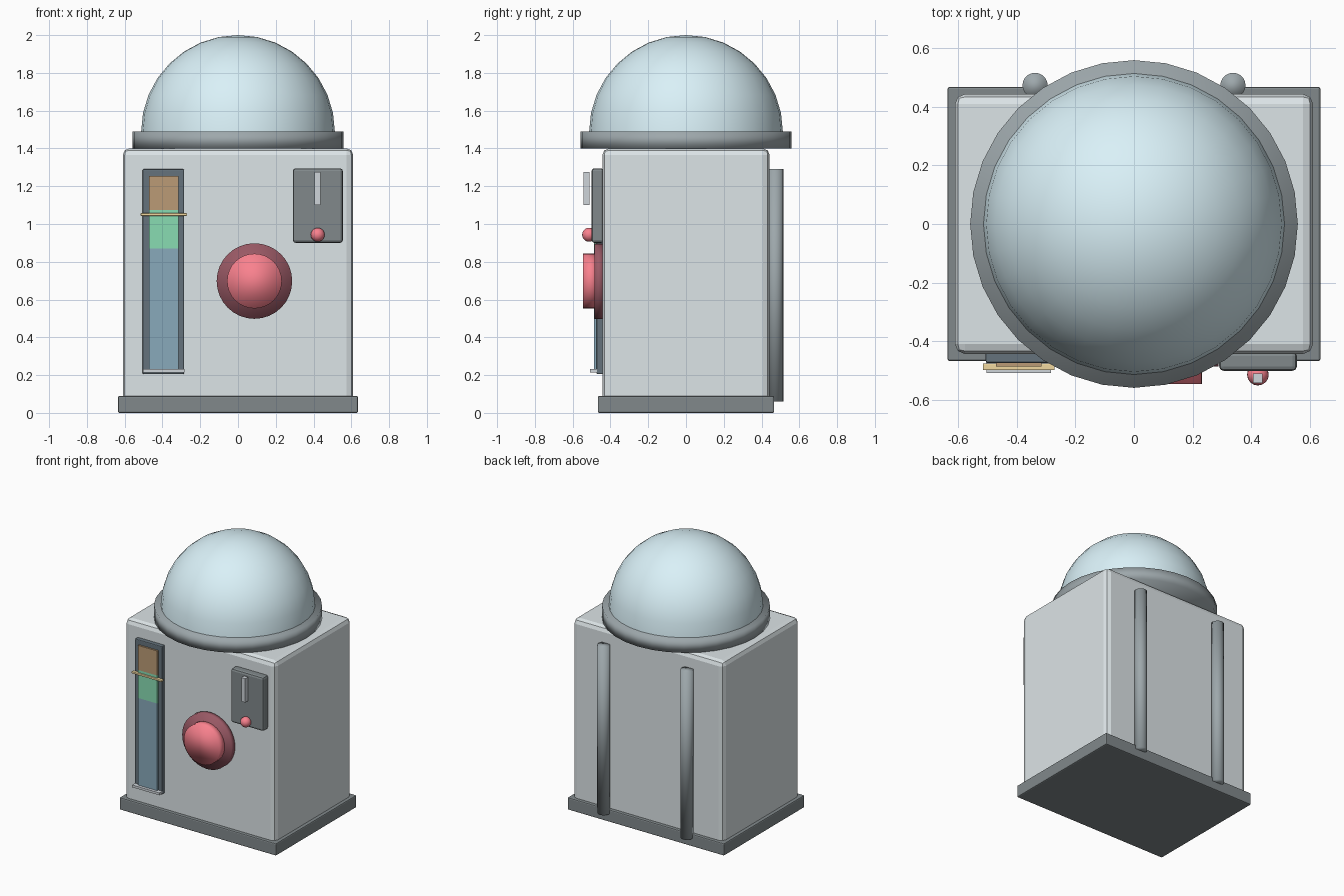
import bpy, bmesh, math
from mathutils import Matrix

if "Cube" in bpy.data.objects:
    bpy.data.objects.remove(bpy.data.objects["Cube"])


def finish(name, bm, color=None, smooth=False):
    mesh = bpy.data.meshes.new(name)
    bmesh.ops.recalc_face_normals(bm, faces=bm.faces)
    for f in bm.faces:
        f.smooth = smooth
    bm.to_mesh(mesh)
    bm.free()
    obj = bpy.data.objects.new(name, mesh)
    bpy.context.collection.objects.link(obj)
    if color:
        mat = bpy.data.materials.get(str(color)) or bpy.data.materials.new(str(color))
        mat.diffuse_color = (*color, 1)
        mat.use_nodes = True
        mat.node_tree.nodes["Principled BSDF"].inputs["Base Color"].default_value = mat.diffuse_color
        mesh.materials.append(mat)
    return obj


def box(name, x, y, z, color=None, bevel=0, segments=2):
    """Box from (min, max) ranges, with an optional bevel modifier."""
    bm = bmesh.new()
    bmesh.ops.create_cube(bm, size=1)
    for v in bm.verts:
        v.co = [r[0] + (c + 0.5) * (r[1] - r[0]) for c, r in zip(v.co, (x, y, z))]
    obj = finish(name, bm, color)
    if bevel:
        mod = obj.modifiers.new("bevel", 'BEVEL')
        mod.width, mod.segments = bevel, segments
    return obj


def cylinder(name, center, radius, depth, color, axis='Z', sides=32):
    bm = bmesh.new()
    rot = Matrix.Rotation(math.pi / 2, 4, 'X') if axis == 'Y' else Matrix()
    bmesh.ops.create_cone(bm, cap_ends=True, segments=sides, radius1=radius,
                          radius2=radius, depth=depth,
                          matrix=Matrix.Translation(center) @ rot)
    return finish(name, bm, color, True)


def sphere(name, center, radius, color, u, v, half=False):
    bm = bmesh.new()
    bmesh.ops.create_uvsphere(bm, u_segments=u, v_segments=v, radius=radius)
    if half:
        low = [w for w in bm.verts if w.co.z < -0.001]
        bmesh.ops.delete(bm, geom=low, context='VERTS')
    bmesh.ops.translate(bm, verts=bm.verts, vec=center)
    return finish(name, bm, color, True)


PALE = (0.72, 0.78, 0.80)
DARK = (0.22, 0.25, 0.26)
STEEL = (0.34, 0.39, 0.41)
BLACK = (0.13, 0.17, 0.20)
SILVER = (0.62, 0.66, 0.70)
RED = (0.95, 0.22, 0.27)

# Cabinet and plinth
box("cabinet", (-0.61, 0.61), (-0.443, 0.443), (0.01, 1.4), PALE, 0.035)
box("plinth", (-0.635, 0.635), (-0.467, 0.467), (0, 0.09), DARK, 0.008)

# Collar and glass dome
cylinder("collar", (0, 0, 1.445), 0.558, 0.09, STEEL)
sphere("dome", (0, 0, 1.487), 0.513, (0.70, 0.88, 0.94), 32, 16, half=True)

# Level gauge: frame, coloured zones, pointer and bottom ledge
box("gauge_frame", (-0.505, -0.285), (-0.473, -0.435), (0.205, 1.29), BLACK, 0.006)
zones = (("low", 0.23, 0.87, (0.25, 0.40, 0.50)),
         ("middle", 0.87, 1.075, (0.25, 0.72, 0.45)),
         ("high", 1.075, 1.255, (0.50, 0.33, 0.18)))
for label, z0, z1, color in zones:
    box("gauge_zone_" + label, (-0.47, -0.315), (-0.486, -0.46), (z0, z1), color)
box("gauge_pointer", (-0.515, -0.27), (-0.498, -0.475), (1.043, 1.057),
    (0.88, 0.69, 0.35), 0.003)
box("gauge_ledge", (-0.503, -0.283), (-0.507, -0.47), (0.215, 0.232), SILVER)

# Big push button
cylinder("button_flange", (0.087, -0.46, 0.698), 0.2, 0.05, (0.32, 0.10, 0.13), 'Y')
cylinder("push_button", (0.087, -0.505, 0.698), 0.145, 0.08, RED, 'Y')

# Switch panel with slot strip and lamp
box("switch_panel", (0.29, 0.555), (-0.5, -0.435), (0.9, 1.295), DARK, 0.015)
box("switch_strip", (0.406, 0.438), (-0.542, -0.51), (1.1, 1.275), SILVER)
sphere("lamp", (0.422, -0.513, 0.943), 0.037, RED, 16, 10)

# Rear pipes
for side, s in (("left", -1), ("right", 1)):
    cylinder("rear_pipe_" + side, (s * 0.337, 0.472, 0.675), 0.043, 1.23, STEEL, sides=20)
